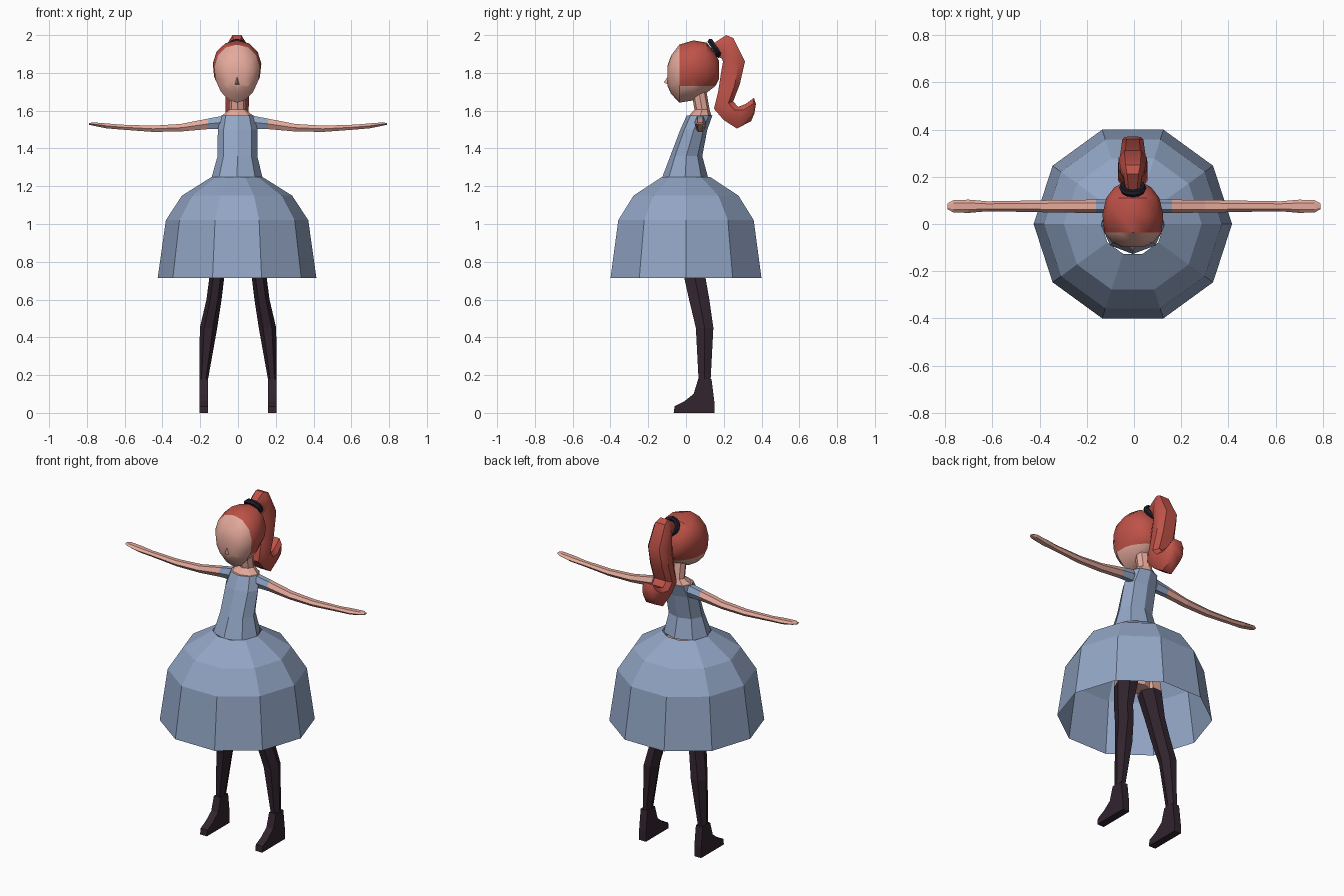
import bpy, bmesh, math
from mathutils import Vector, Matrix

if "Cube" in bpy.data.objects:
    bpy.data.objects.remove(bpy.data.objects["Cube"])


def material(name, rgb):
    m = bpy.data.materials.new(name)
    m.diffuse_color = (*rgb, 1)
    m.use_nodes = True
    m.node_tree.nodes["Principled BSDF"].inputs["Base Color"].default_value = m.diffuse_color
    return m


SKIN = material("skin", (0.78, 0.40, 0.33))
DRESS = material("dress_blue", (0.29, 0.38, 0.56))
HAIR = material("hair_red", (0.52, 0.085, 0.065))
STOCKING = material("stocking_dark", (0.032, 0.018, 0.028))
BAND = material("band_black", (0.012, 0.012, 0.022))


def finish(name, bm, mats, rule=None, smooth=0):
    """Turn a bmesh into an object; rule(face centre) picks the material."""
    bmesh.ops.recalc_face_normals(bm, faces=bm.faces)
    for f in bm.faces:
        f.material_index = rule(f.calc_center_median()) if rule else 0
        f.smooth = smooth > 0
    me = bpy.data.meshes.new(name)
    bm.to_mesh(me)
    bm.free()
    for m in mats:
        me.materials.append(m)
    if smooth:
        me.set_sharp_from_angle(angle=math.radians(smooth))
    ob = bpy.data.objects.new(name, me)
    bpy.context.collection.objects.link(ob)
    return ob


def ring(centre, u, v, n, phase=0.0):
    """Elliptical ring of n points spanned by half-axes u and v."""
    c, u, v = Vector(centre), Vector(u), Vector(v)
    angles = [phase + 2 * math.pi * i / n for i in range(n)]
    return [c + u * math.cos(a) + v * math.sin(a) for a in angles]


def loft(rings, caps=True):
    bm = bmesh.new()
    vs = [[bm.verts.new(p) for p in r] for r in rings]
    n = len(vs[0])
    for a, b in zip(vs, vs[1:]):
        for i in range(n):
            bm.faces.new((a[i], a[(i + 1) % n], b[(i + 1) % n], b[i]))
    if caps:
        bm.faces.new(vs[0])
        bm.faces.new(vs[-1])
    return bm


def upright(rows, n, phase=0.0):
    """Rings stacked in z from rows of (z, x0, x1, y0, y1)."""
    return [ring(((x0 + x1) / 2, (y0 + y1) / 2, z), ((x1 - x0) / 2, 0, 0),
                 (0, (y1 - y0) / 2, 0), n, phase) for z, x0, x1, y0, y1 in rows]


OFF = -0.005

# Bell skirt, open at the hem
skirt = [(0.715, 0.42), (1.02, 0.377), (1.15, 0.292), (1.25, 0.133)]
finish("skirt", loft([ring((OFF, 0, z), (r, 0, 0), (0, r, 0), 10) for z, r in skirt], False),
       [DRESS])

# Bodice leaning back
finish("bodice", loft(upright([(1.245, -.14, .13, -.127, .117), (1.36, -.108, .102, -.083, .086),
                               (1.50, -.107, .103, -.03, .113), (1.575, -.09, .085, .004, .14)], 8)),
       [DRESS, SKIN], lambda c: int(c.z > 1.57))

# Neck and bare shoulder slope
finish("neck", loft(upright([(1.573, -.085, .08, .015, .135), (1.605, -.047, .042, .045, .125),
                             (1.72, -.045, .04, .025, .105)], 8)), [SKIN])

# Hips hidden under the skirt
finish("hips", loft(upright([(0.88, -.08, .08, -.02, .09), (0.98, -.13, .13, -.06, .10),
                             (1.24, -.11, .11, -.09, .09)], 8)), [SKIN])

# Arms with short sleeves, legs with stockings, and feet, on both sides
arm = [(.08, .03, 1.538, .04), (.16, .028, 1.53, .032), (.30, .027, 1.51, .023),
       (.45, .024, 1.504, .019), (.62, .021, 1.513, .015), (.70, .028, 1.52, .015),
       (.765, .026, 1.529, .010), (.79, .012, 1.53, .005)]
leg = [(.17, .16, .205, .062, .135), (.45, .11, .202, .045, .152), (.60, .087, .167, .008, .132),
       (.715, .073, .152, -.018, .112), (.88, .025, .14, -.045, .11), (1.02, .005, .125, -.06, .10)]
foot = [(-.065, 0), (.15, 0), (.15, .06), (.135, .18), (.065, .18), (.04, .10), (-.01, .06),
        (-.06, .035)]
for side, s in (("left", 1), ("right", -1)):
    finish(side + "_arm", loft([ring((s * x, .075, z), (0, ry, 0), (0, 0, rz), 6)
                                for x, ry, z, rz in arm]),
           [SKIN, DRESS], lambda c: int(abs(c.x) < 0.16))
    rows = [(z, *sorted((s * a, s * b)), c, d) for z, a, b, c, d in leg]
    finish(side + "_leg", loft(upright(rows, 6)), [STOCKING, SKIN], lambda c: int(c.z > 0.88))
    finish(side + "_foot", loft([[Vector((s * x, y, z)) for y, z in foot] for x in (.16, .205)]),
           [STOCKING])

# Head: egg-shaped rings from face to back, split into face and hair
head = [(-.097, 1.73, 1.84, .045), (-.08, 1.69, 1.89, .085), (-.035, 1.642, 1.95, .12),
        (.04, 1.655, 1.972, .128), (.11, 1.695, 1.96, .112), (.155, 1.73, 1.905, .078),
        (.176, 1.77, 1.86, .04)]
rings = []
for y, z0, z1, rx in head:
    r = ring((0, y, (z0 + z1) / 2), (rx, 0, 0), (0, 0, (z1 - z0) / 2), 14, math.pi / 14)
    for p in r:
        p.x = OFF + p.x * (1 + 0.14 * (p.z - (z0 + z1) / 2) / ((z1 - z0) / 2))
    rings.append(r)
bm = loft(rings)
bmesh.ops.bisect_plane(bm, geom=bm.verts[:] + bm.edges[:] + bm.faces[:],
                       plane_co=(0, 0, 1.73), plane_no=(0, 0, 1))
finish("head", bm, [SKIN, HAIR], lambda c: int(c.y > -.035 and c.z > 1.73), 35)

# Nose
bm = bmesh.new()
tip = bm.verts.new((OFF, -.118, 1.75))
base = [bm.verts.new((OFF + x, -.09, z)) for x, z in ((-.016, 1.735), (.016, 1.735), (0, 1.79))]
bm.faces.new(base)
for i in range(3):
    bm.faces.new((base[i], base[(i + 1) % 3], tip))
finish("nose", bm, [SKIN])

# Ponytail: each row holds inner and outer (y, z) points and a half width
tail = [(.14, 1.90, .145, 1.955, .03), (.19, 1.875, .212, 2.0, .04), (.196, 1.86, .25, 1.985, .052),
        (.187, 1.81, .312, 1.86, .06), (.17, 1.70, .285, 1.74, .062), (.148, 1.61, .25, 1.65, .062),
        (.20, 1.55, .275, 1.62, .06), (.27, 1.505, .315, 1.635, .052), (.345, 1.545, .36, 1.668, .045),
        (.362, 1.585, .37, 1.635, .035)]
rings = []
for y0, z0, y1, z1, w in tail:
    a, b = Vector((OFF, y0, z0)), Vector((OFF, y1, z1))
    d = (b - a) / 2
    side = Vector((w, 0, 0))
    rings.append([a + side * .6, a + d * .7 + side, b - d * .5 + side, b + side * .6,
                  b - side * .6, b - d * .5 - side, a + d * .7 - side, a - side * .6])
finish("ponytail", loft(rings), [HAIR], None, 40)

# Hair band: tilted ring around the ponytail root
axis = Vector((0, .84, .54))
across = Vector((1, 0, 0))
up = axis.cross(across)
bm = bmesh.new()
loops = []
for i in range(12):
    a = 2 * math.pi * i / 12
    out = across * math.cos(a) + up * math.sin(a)
    loops.append([bm.verts.new(p) for p in ring(Vector((OFF, .153, 1.93)) + out * .044,
                                                out * .014, axis * .016, 6)])
for i in range(12):
    p, q = loops[i], loops[(i + 1) % 12]
    for j in range(6):
        bm.faces.new((p[j], p[(j + 1) % 6], q[(j + 1) % 6], q[j]))
finish("hair_band", bm, [BAND])
